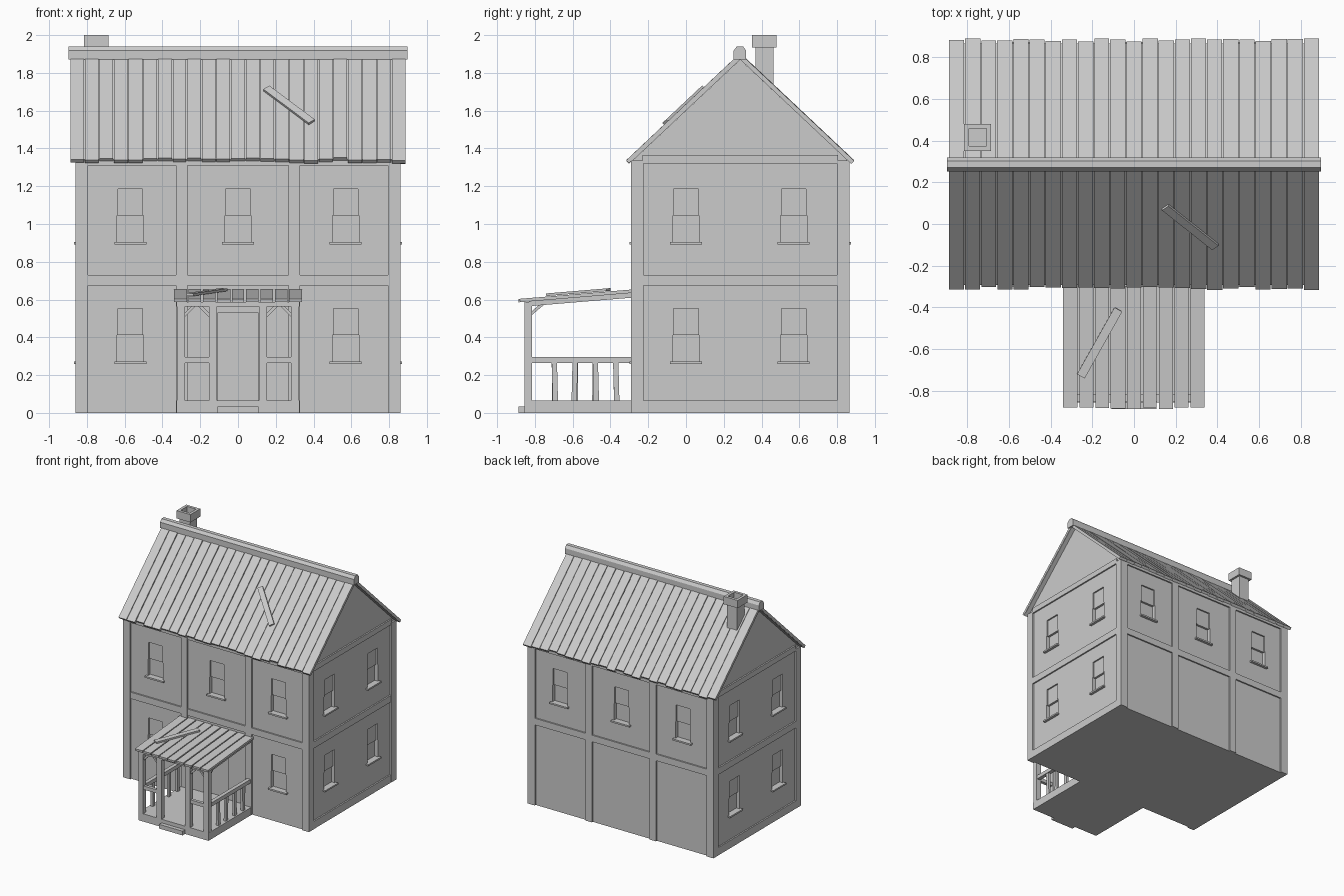
import bpy, bmesh, random
from mathutils import Vector, Matrix

random.seed(4)
if "Cube" in bpy.data.objects:
    bpy.data.objects.remove(bpy.data.objects["Cube"])

grey = bpy.data.materials.new("plain_grey")
grey.use_nodes = True
grey.diffuse_color = (0.6, 0.6, 0.6, 1)
grey.node_tree.nodes["Principled BSDF"].inputs["Base Color"].default_value = (0.6, 0.6, 0.6, 1)


def finish(name, bm):
    bmesh.ops.recalc_face_normals(bm, faces=bm.faces)
    mesh = bpy.data.meshes.new(name)
    bm.to_mesh(mesh)
    bm.free()
    mesh.materials.append(grey)
    obj = bpy.data.objects.new(name, mesh)
    bpy.context.collection.objects.link(obj)
    return obj


def box(bm, x0, x1, y0, y1, z0, z1):
    m = Matrix.Translation(((x0 + x1) / 2, (y0 + y1) / 2, (z0 + z1) / 2))
    bmesh.ops.create_cube(bm, size=1, matrix=m @ Matrix.Diagonal((x1 - x0, y1 - y0, z1 - z0, 1)))


def bar(bm, p0, p1, width, thick, side=(1, 0, 0)):
    """Box running from p0 to p1, its width along side."""
    p0, p1 = Vector(p0), Vector(p1)
    d = p1 - p0
    s = (Vector(side) - Vector(side).project(d)).normalized()
    n = d.normalized().cross(s)
    m = Matrix((d, s * width, n * thick)).transposed().to_4x4()
    m.translation = (p0 + p1) / 2
    bmesh.ops.create_cube(bm, size=1, matrix=m)


def extrude_x(bm, profile, half):
    face = bm.faces.new([bm.verts.new((-half, y, z)) for y, z in profile])
    new = bmesh.ops.extrude_face_region(bm, geom=[face])["geom"]
    bmesh.ops.translate(bm, vec=(2 * half, 0, 0), verts=[v for v in new if isinstance(v, bmesh.types.BMVert)])


# House core
MID = 0.287
FRONT, BACK, SIDE = -0.29, 0.865, 0.86
IN = 0.013
bm = bmesh.new()
extrude_x(bm, [(FRONT + IN, 0), (BACK - IN, 0), (BACK - IN, 1.34), (MID, 1.87), (FRONT + IN, 1.34)], SIDE - IN)
walls = finish("walls", bm)

# Window and door recesses, and sills
upper, lower, sills = bmesh.new(), bmesh.new(), bmesh.new()


def window(axis, c, plane, out, z):
    def place(bm, half, near, far, z0, z1):
        a, b = sorted((plane + out * near, plane + out * far))
        if axis == "x":
            box(bm, c - half, c + half, a, b, z0, z1)
        else:
            box(bm, a, b, c - half, c + half, z0, z1)
    place(upper, 0.065, -0.012, 0.05, z, z + 0.28)
    place(lower, 0.07, -0.03, 0.05, z, z + 0.14)
    place(sills, 0.085, -0.03, 0.022, z - 0.013, z)


for z in (0.272, 0.905):
    for x in (-0.57, 0, 0.57):
        if z > 0.5:
            window("x", x, BACK - IN, 1, z)
        if z > 0.5 or x:
            window("x", x, FRONT + IN, -1, z)
    for s in (-1, 1):
        for y in (0, 0.57):
            window("y", y, s * (SIDE - IN), s, z)
box(upper, -0.108, 0.108, -0.4, -0.255, 0.065, 0.53)
finish("window_sills", sills)
for name, bm in (("upper_recess_cutter", upper), ("lower_recess_cutter", lower)):
    cutter = finish(name, bm)
    cutter.hide_render = True
    cutter.hide_viewport = True
    cutter.display_type = "WIRE"
    mod = walls.modifiers.new(name, "BOOLEAN")
    mod.operation = "DIFFERENCE"
    mod.solver = "EXACT"
    mod.object = cutter

# Timber frame
bm = bmesh.new()
for s in (-1, 1):
    a, b = sorted((s * 0.795, s * SIDE))
    for y0, y1 in ((FRONT, -0.225), (0.8, BACK)):
        box(bm, a, b, y0, y1, 0, 1.335)
    a, b = sorted((s * 0.82, s * (SIDE - 0.001)))
    for z0, z1 in ((0, 0.065), (0.675, 0.73), (1.32, 1.365)):
        box(bm, a, b, -0.23, 0.805, z0, z1)
    for y0, y1 in ((FRONT, -0.25), (0.82, BACK)):
        box(bm, s * 0.297 - 0.03, s * 0.297 + 0.03, y0, y1, 0, 1.33)
for y0, y1 in ((FRONT + 0.001, -0.25), (0.82, BACK - 0.001)):
    for z0, z1 in ((0.675, 0.73), (1.31, 1.335)):
        box(bm, -0.8, 0.8, y0, y1, z0, z1)
finish("timber_frame", bm)


# Main roof: thin deck below uneven planks
def roof_z(y):
    return 1.905 - 0.941 * abs(y - MID)


bm = bmesh.new()
count = 23
step = 1.78 / count
for s in (-1, 1):
    end = MID + s * 0.575
    bar(bm, (0, MID, roof_z(MID) - 0.026), (0, end, roof_z(end) - 0.026), 1.77, 0.012)
    for i in range(count):
        x = -0.89 + (i + 0.5) * step
        end = MID + s * (0.597 - random.uniform(0, 0.016))
        drop = 0.014 + random.uniform(0, 0.004)
        bar(bm, (x, MID, roof_z(MID) - drop), (x, end, roof_z(end) - drop),
            step - random.uniform(0.003, 0.007), 0.022)
finish("roof_planks", bm)

bm = bmesh.new()
extrude_x(bm, [(0.252, 1.87), (0.318, 1.87), (0.318, 1.918), (0.302, 1.941), (0.27, 1.941), (0.252, 1.918)], 0.898)
finish("ridge_beam", bm)


# Chimney with a hollow cap
def square(bm, half, z):
    return [bm.verts.new((-0.75 + sx * half, 0.415 + sy * half, z))
            for sx, sy in ((-1, -1), (1, -1), (1, 1), (-1, 1))]


bm = bmesh.new()
rings = [square(bm, h, z) for h, z in ((0.048, 1.6), (0.048, 1.935), (0.065, 1.935),
                                      (0.065, 2.0), (0.042, 2.0), (0.042, 1.94))]
for r0, r1 in zip(rings, rings[1:]):
    for i in range(4):
        j = (i + 1) % 4
        bm.faces.new((r0[i], r0[j], r1[j], r1[i]))
bm.faces.new(rings[0][::-1])
bm.faces.new(rings[-1])
finish("chimney", bm)


# Porch
def porch_z(y):
    return 0.605 + 0.083 * (y + 0.89)


bm = bmesh.new()
box(bm, -0.325, 0.325, -0.855, -0.27, 0, 0.065)
box(bm, -0.108, 0.108, -0.888, -0.84, 0, 0.035)
finish("porch_floor_and_step", bm)

bm = bmesh.new()
for i in range(9):
    x = (i - 4) * 0.0762
    end = -0.89 + random.uniform(0, 0.012)
    bar(bm, (x, -0.275, porch_z(-0.275) - 0.011), (x, end, porch_z(end) - 0.011),
        0.076 - random.uniform(0.004, 0.011), 0.018)
finish("porch_roof_planks", bm)

posts, rails, braces = bmesh.new(), bmesh.new(), bmesh.new()
box(posts, -0.325, 0.325, -0.854, -0.816, 0.562, 0.588)
for s in (-1, 1):
    for x in (0.302, 0.132):
        box(posts, s * x - 0.022, s * x + 0.022, -0.855, -0.815, 0, 0.586)
    # Sloping side beam
    bar(posts, (s * 0.303, -0.83, 0.58), (s * 0.303, -0.275, 0.626), 0.04, 0.03)
    # Front rail and side railing
    box(rails, s * 0.217 - 0.07, s * 0.217 + 0.07, -0.848, -0.822, 0.265, 0.295)
    box(rails, s * 0.302 - 0.016, s * 0.302 + 0.016, -0.82, -0.27, 0.265, 0.297)
    for y in (-0.697, -0.587, -0.48, -0.372):
        bar(rails, (s * 0.302, y + random.uniform(-0.006, 0.006), 0.06), (s * 0.302, y, 0.27), 0.02, 0.028)
    # Corner braces
    for x, d in ((0.285, -1), (0.15, 1)):
        bar(braces, (s * x, -0.835, 0.515), (s * (x + d * 0.055), -0.835, 0.57), 0.018, 0.016, (0, 1, 0))
    bar(braces, (s * 0.302, -0.82, 0.525), (s * 0.302, -0.755, 0.58), 0.018, 0.016)
finish("porch_posts", posts)
finish("porch_railings", rails)
finish("porch_braces", braces)


# Loose boards lying on the roofs
def loose_board(name, height, start, stop, normal):
    bm = bmesh.new()
    p0, p1 = (Vector((x, y, height(y) + 0.008)) for x, y in (start, stop))
    bar(bm, p0, p1, 0.042, 0.014, Vector(normal).cross(p1 - p0))
    finish(name, bm)


loose_board("loose_roof_board", roof_z, (0.15, 0.08), (0.39, -0.11), (0, -0.941, 1))
loose_board("loose_porch_board", porch_z, (-0.255, -0.73), (-0.075, -0.41), (0, -0.083, 1))
